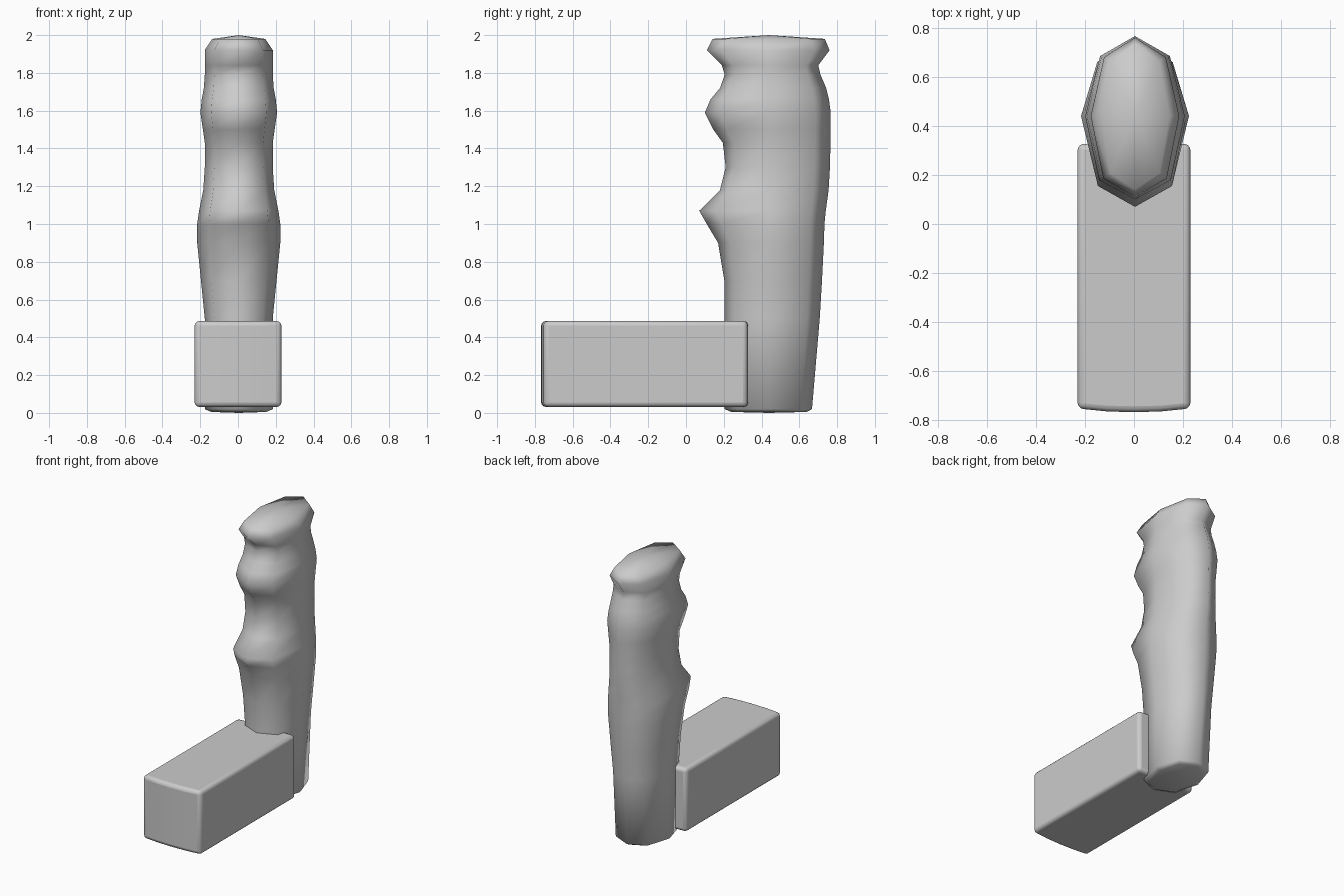
import bpy, bmesh, math

if "Cube" in bpy.data.objects:
    bpy.data.objects.remove(bpy.data.objects["Cube"])


def finish(bm, name, angle):
    bmesh.ops.recalc_face_normals(bm, faces=bm.faces)
    me = bpy.data.meshes.new(name)
    bm.to_mesh(me)
    bm.free()
    ob = bpy.data.objects.new(name, me)
    bpy.context.collection.objects.link(ob)
    bpy.ops.object.select_all(action='DESELECT')
    ob.select_set(True)
    bpy.context.view_layer.objects.active = ob
    bpy.ops.object.shade_smooth_by_angle(angle=math.radians(angle))
    return ob


# Finger grip: eight-sided sections (z, front y, back y, half width)
SECTIONS = [
    (0.005, 0.24, 0.64, 0.145), (0.02, 0.205, 0.667, 0.18),
    (0.50, 0.205, 0.708, 0.18), (0.70, 0.203, 0.72, 0.20),
    (0.90, 0.17, 0.73, 0.22), (1.00, 0.11, 0.733, 0.22),
    (1.07, 0.07, 0.74, 0.21), (1.18, 0.18, 0.755, 0.188),
    (1.30, 0.21, 0.762, 0.18), (1.43, 0.195, 0.765, 0.18),
    (1.50, 0.145, 0.766, 0.19), (1.59, 0.10, 0.766, 0.203),
    (1.66, 0.13, 0.757, 0.196), (1.72, 0.18, 0.742, 0.185),
    (1.79, 0.205, 0.712, 0.18), (1.84, 0.19, 0.70, 0.18),
    (1.92, 0.11, 0.76, 0.18), (1.98, 0.14, 0.735, 0.14),
]
SIDE_Y, CX = 0.44, 0.004
bm = bmesh.new()
rings = []
for z, f, b, w in SECTIONS:
    df, db = SIDE_Y - f, b - SIDE_Y
    plan = [(0, -df), (0.72 * w, -0.77 * df), (w, 0), (0.7 * w, 0.75 * db),
            (0, db), (-0.7 * w, 0.75 * db), (-w, 0), (-0.72 * w, -0.77 * df)]
    rings.append([bm.verts.new((CX + x, SIDE_Y + y, z)) for x, y in plan])
for a, b in zip(rings, rings[1:]):
    for i in range(8):
        j = (i + 1) % 8
        bm.faces.new((a[i], a[j], b[j], b[i]))
# Shallow bottom and domed top
for ring, z in ((rings[0], 0.0), (rings[-1], 2.0)):
    tip = bm.verts.new((CX, SIDE_Y, z))
    for i in range(8):
        bm.faces.new((ring[i], ring[(i + 1) % 8], tip))
finish(bm, "finger_grip", 75)

# Base block: extruded plan with a slightly bowed front and rounded edges
bm = bmesh.new()
plan = [(-0.23, -0.752), (-0.11, -0.764), (0, -0.767), (0.11, -0.764),
        (0.23, -0.752), (0.23, 0.325), (0, 0.336), (-0.23, 0.325)]
base = bm.faces.new([bm.verts.new((x, y, 0.032)) for x, y in plan])
top = bmesh.ops.extrude_face_region(bm, geom=[base])["geom"]
for v in (g for g in top if isinstance(g, bmesh.types.BMVert)):
    v.co.z = 0.486
if not any(f for f in bm.faces if all(v.co.z < 0.1 for v in f.verts)):
    bm.faces.new([v for v in bm.verts if v.co.z < 0.1])
block = finish(bm, "base_block", 40)
mod = block.modifiers.new("rounded_edges", 'BEVEL')
mod.width = 0.024
mod.segments = 3
mod.limit_method = 'ANGLE'
mod.angle_limit = math.radians(40)
# Rounding comes before the smoothing modifier if one exists
block.modifiers.move(len(block.modifiers) - 1, 0)
